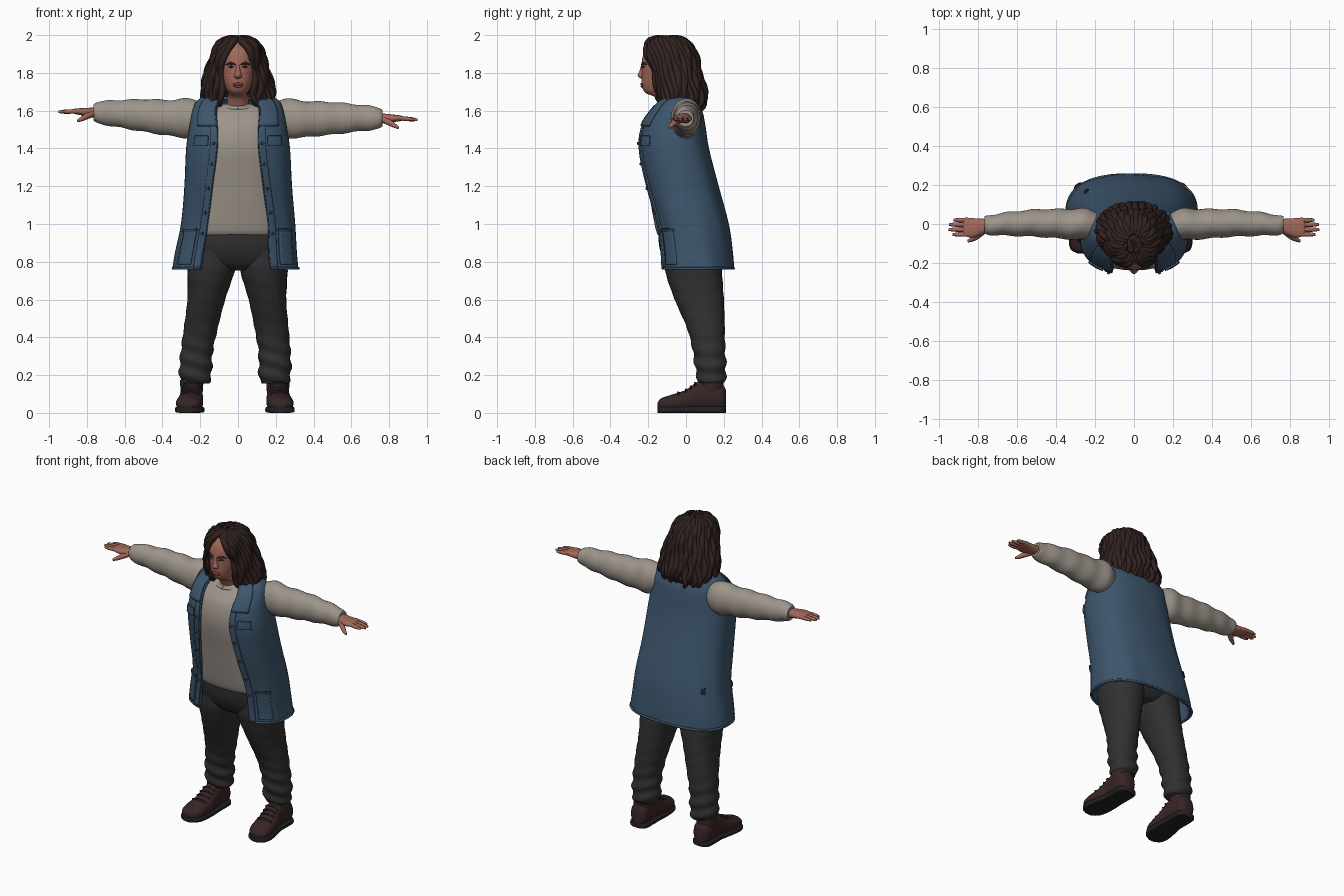
import bpy, bmesh, math, random
from math import sin, cos, pi

random.seed(4)
cube = bpy.data.objects.get("Cube")
if cube:
    bpy.data.objects.remove(cube, do_unlink=True)


def material(name, rgb):
    m = bpy.data.materials.new(name)
    m.use_nodes = True
    m.diffuse_color = (*rgb, 1)
    m.node_tree.nodes["Principled BSDF"].inputs["Base Color"].default_value = (*rgb, 1)
    return m


SKIN = material("skin", (0.36, 0.14, 0.1))
LIP = material("lip", (0.22, 0.07, 0.06))
HAIR = material("dark brown hair", (0.03, 0.017, 0.015))
SHIRT = material("oatmeal cloth", (0.34, 0.3, 0.26))
VEST = material("blue denim", (0.046, 0.092, 0.15))
SEAM = material("dark denim", (0.03, 0.06, 0.1))
PANTS = material("charcoal cloth", (0.03, 0.03, 0.031))
SHOE = material("brown leather", (0.04, 0.018, 0.018))
SOLE = material("black rubber", (0.017, 0.016, 0.016))


def finish(name, mesh, mat, thick=0):
    mesh.materials.clear()
    mesh.materials.append(mat)
    ob = bpy.data.objects.new(name, mesh)
    bpy.context.collection.objects.link(ob)
    bpy.ops.object.select_all(action="DESELECT")
    ob.select_set(True)
    bpy.context.view_layer.objects.active = ob
    bpy.ops.object.shade_smooth_by_angle(angle=math.radians(50))
    if thick:
        mod = ob.modifiers.new("thickness", "SOLIDIFY")
        mod.thickness, mod.offset = thick, -1
    return ob


def sample(rows, t):
    """Smooth interpolation through the profile rows."""
    last = len(rows) - 1
    t = max(0, min(last, t))
    i = min(int(t), last - 1)
    u = t - i
    quad = [rows[max(0, min(last, i + k))] for k in (-1, 0, 1, 2)]
    return [0.5 * (2 * b + (c - a) * u + (2 * a - 5 * b + 4 * c - d) * u * u
                   + (3 * b - a - 3 * c + d) * u ** 3) for a, b, c, d in zip(*quad)]


def point(row, a, n=2.0, off=0.0, axis="z"):
    """Superellipse point; angle 0 is the front, positive turns to +x."""
    h, c1, c2, r1, r2 = row[:5]
    curve = lambda v: math.copysign(abs(v) ** (2 / n), v)
    p, q = c1 + (r1 + off) * curve(sin(a)), c2 - (r2 + off) * curve(cos(a))
    return {"z": (p, q, h), "x": (h, p, q), "y": (p, h, q)}[axis]


def open_angle(row, n):
    """Angle of the front opening edge, from the half-width in column six."""
    if len(row) < 6:
        return 0.0
    return math.asin(min(1, max(0, row[5]) / row[3]) ** (n / 2))


def loft(name, rows, mat, n=2.0, axis="z", seg=32, steps=4, thick=0, ripple=None, floor=None):
    bm = bmesh.new()
    is_open = len(rows[0]) > 5
    rings = []
    for k in range((len(rows) - 1) * steps + 1):
        row = sample(rows, k / steps)
        a0 = open_angle(row, n)
        ring = []
        for j in range(seg + is_open):
            a = a0 + (2 * pi - 2 * a0) * j / seg
            x, y, z = point(row, a, n, ripple(a, row[0]) if ripple else 0, axis)
            ring.append(bm.verts.new((x, y, z if floor is None else max(z, floor))))
        rings.append(ring)
    for lo, hi in zip(rings, rings[1:]):
        for j in range(seg):
            k = (j + 1) % len(lo)
            bm.faces.new((lo[j], lo[k], hi[k], hi[j]))
    if not is_open:
        bm.faces.new(rings[0][::-1])
        bm.faces.new(rings[-1])
        bmesh.ops.recalc_face_normals(bm, faces=bm.faces)
    mesh = bpy.data.meshes.new(name)
    bm.to_mesh(mesh)
    bm.free()
    return finish(name, mesh, mat, thick)


def tubes(name, strands, mat):
    """Round strands; each is a list of (point, radius)."""
    cu = bpy.data.curves.new(name, "CURVE")
    cu.dimensions, cu.bevel_depth, cu.bevel_resolution = "3D", 1.0, 2
    cu.use_fill_caps, cu.resolution_u = True, 3
    for strand in strands:
        sp = cu.splines.new("NURBS")
        sp.points.add(len(strand) - 1)
        for p, (co, r) in zip(sp.points, strand):
            p.co, p.radius = (*co, 1), r
        sp.order_u, sp.use_endpoint_u = 3, True
    temp = bpy.data.objects.new(name + " path", cu)
    bpy.context.collection.objects.link(temp)
    bpy.context.view_layer.update()
    mesh = bpy.data.meshes.new_from_object(temp.evaluated_get(bpy.context.evaluated_depsgraph_get()))
    bpy.data.objects.remove(temp)
    mesh.name = name
    return finish(name, mesh, mat)


def patch(name, rows, n, side, t0, t1, d0, d1, off, mat):
    """Plate lying on a lofted garment, measured from its opening edge."""
    bm = bmesh.new()
    grid = []
    for i in range(17):
        row = sample(rows, t0 + (t1 - t0) * i / 16)
        a0 = open_angle(row, n)
        grid.append([bm.verts.new(point(row, side * (a0 + d0 + (d1 - d0) * j / 6), n, off)) for j in range(7)])
    for lo, hi in zip(grid, grid[1:]):
        for j in range(6):
            quad = (lo[j], lo[j + 1], hi[j + 1], hi[j])
            bm.faces.new(quad if side > 0 else quad[::-1])
    mesh = bpy.data.meshes.new(name)
    bm.to_mesh(mesh)
    bm.free()
    finish(name, mesh, mat, 0.009)


# Shirt body and neckline
loft("shirt", [(.94, 0, .005, .25, .148), (.97, 0, .005, .262, .165), (1.1, 0, -.01, .25, .175),
               (1.2, 0, -.025, .25, .177), (1.4, 0, -.065, .24, .172), (1.52, 0, -.07, .215, .15),
               (1.58, 0, -.065, .19, .118), (1.62, 0, -.06, .14, .085), (1.635, 0, -.06, .09, .06)], SHIRT, 2.4)
neck = (1.612, 0, -.065, .098, .086)
tubes("shirt_collar", [[(point(neck, 2 * pi * i / 24), .012) for i in range(25)]], SHIRT)

# Open vest with plackets, collar, pockets and buttons
vest = [(.765, -.012, .055, .333, .198, .185), (.85, -.01, .05, .322, .196, .175), (1.0, 0, .03, .302, .195, .16),
        (1.2, 0, -.022, .285, .195, .135), (1.4, 0, -.065, .275, .187, .11), (1.52, 0, -.067, .257, .17, .11),
        (1.6, 0, -.052, .242, .138, .115), (1.65, 0, -.042, .22, .095, .1), (1.675, 0, -.04, .18, .065, .09)]
loft("vest", vest, VEST, 2.5, seg=64, thick=.014,
     ripple=lambda a, z: .004 * sin(9 * a + 5 * z) * max(0, 1.5 - z))
buttons = []
for side, label in ((1, "left"), (-1, "right")):
    patch(label + "_placket", vest, 2.5, side, 0, 6, 0, .14, .008, VEST)
    patch(label + "_collar", vest, 2.5, side, 5, 7.6, 0, .5, .014, VEST)
    patch(label + "_pocket", vest, 2.5, side, .35, 1.8, .22, .62, .006, VEST)
    patch(label + "_pocket_flap", vest, 2.5, side, 1.75, 1.85, .2, .64, .011, SEAM)
    patch(label + "_chest_flap", vest, 2.5, side, 4.1, 4.5, .2, .6, .009, VEST)
    for k in range(5):
        row = sample(vest, 1.7 + .62 * k)
        a = side * (open_angle(row, 2.5) + .07)
        buttons.append([(point(row, a, 2.5, .004), .009), (point(row, a, 2.5, .016), .008)])
tubes("vest_buttons", buttons, SEAM)
tubes("vest_hem", [[(point(vest[0], a0 + (2 * pi - 2 * a0) * i / 40, 2.5), .007) for i in range(41)]
                   for a0 in [open_angle(vest[0], 2.5)]], VEST)
patch("vest_back_patch", vest, 2.5, -1, 1.9, 2.1, 1.75, 1.87, .006, SOLE)

# Trousers seat
loft("trouser_seat", [(.755, 0, .04, .1, .1), (.79, 0, .035, .22, .14), (.87, 0, .03, .262, .17),
                      (.965, 0, .008, .25, .155)], PANTS, 2.3)

leg_rows = [(.86, .13, .035, .13, .15), (.75, .14, .04, .125, .15), (.6, .162, .07, .1, .13),
            (.45, .187, .105, .09, .1), (.33, .205, .122, .085, .086), (.24, .21, .13, .086, .082),
            (.18, .21, .135, .082, .074), (.155, .21, .135, .07, .065)]
arm_rows = [(.19, 0, 1.56, .06, .08), (.25, 0, 1.56, .08, .105), (.35, 0, 1.558, .077, .096),
            (.5, .005, 1.567, .07, .086), (.65, 0, 1.573, .06, .07), (.74, -.005, 1.575, .05, .058),
            (.765, -.005, 1.575, .042, .045)]
palm_rows = [(.74, -.005, 1.575, .03, .028), (.79, -.015, 1.575, .043, .024), (.83, -.02, 1.577, .05, .019),
             (.865, -.015, 1.578, .047, .014), (.875, -.015, 1.578, .035, .009)]
shoe_rows = [(-.15, .02, .04, .02, .015), (-.13, .018, .045, .055, .033), (-.08, .013, .05, .07, .045),
             (0, .005, .062, .066, .06), (.06, 0, .085, .058, .08), (.12, 0, .09, .058, .085),
             (.19, 0, .08, .055, .07), (.212, 0, .07, .03, .05)]

for side, label in ((1, "left"), (-1, "right")):
    # Trouser leg with folds gathering toward the cuff
    rows = [(z, side * x - .02 * (1 - z / .86), y, rx, ry) for z, x, y, rx, ry in leg_rows]
    loft(label + "_trouser_leg", rows, PANTS, 2.2, steps=7,
         ripple=lambda a, z: .006 * sin(75 * z + 2 * sin(a)) * max(.2, min(1, (.5 - z) * 4)))

    # Boot: upper, ankle, sole and laces
    cx = side * .228 - .017
    upper = [(y, cx + side * x, z, rx, rz) for y, x, z, rx, rz in shoe_rows]
    loft(label + "_boot", upper, SHOE, 2.3, "y", floor=.02)
    loft(label + "_boot_ankle", [(.08, cx, .13, .055, .07), (.13, cx, .135, .06, .065),
                                 (.175, cx, .135, .062, .062)], SHOE)
    loft(label + "_boot_sole", [(y, x, .017, rx + .006, .017) for y, x, z, rx, rz in upper], SOLE, 5, "y")
    tubes(label + "_boot_laces", [[(point(sample(upper, t), pi + b, 2.3, .003, "y"), .006)
                                   for b in (-.7, -.3, .3, .7)] for t in (2.5, 3, 3.4, 3.8)], SOLE)

    # Sleeve; the two arms hang at slightly different heights
    def lean(x):
        return -side * .03 * (x - .25)
    place = lambda rs: [(side * x, y, z + lean(x), ry, rz) for x, y, z, ry, rz in rs]
    loft(label + "_sleeve", place(arm_rows), SHIRT, axis="x", steps=6,
         ripple=lambda a, x: .003 * sin(48 * abs(x) + 2 * sin(a)))

    # Hand
    loft(label + "_palm", place(palm_rows), SKIN, 2.4, "x")
    fingers = []
    for y, tip in ((-.053, .93), (-.028, .95), (-.003, .948), (.02, .925)):
        fingers.append([((side * x, y + (x - .86) * y * .3, 1.578 + lean(x) - (x - .86) * .06), r)
                        for x, r in ((.84, .012), (.89, .012), (tip - .02, .011), (tip, .006))])
    fingers.append([((side * x, y, z + lean(x)), r) for x, y, z, r in
                    ((.77, -.03, 1.57, .02), (.8, -.06, 1.555, .017), (.83, -.08, 1.537, .013), (.85, -.088, 1.527, .007))])
    tubes(label + "_fingers", fingers, SKIN)

# Head and neck
head = [(1.58, 0, -.07, .08, .05), (1.63, 0, -.08, .06, .062), (1.672, 0, -.1, .055, .065),
        (1.69, 0, -.142, .045, .066), (1.71, 0, -.143, .06, .084), (1.75, 0, -.14, .075, .095),
        (1.8, 0, -.135, .085, .1), (1.85, 0, -.13, .088, .105), (1.9, 0, -.125, .085, .1),
        (1.94, 0, -.12, .07, .08), (1.965, 0, -.12, .04, .045)]
loft("head", head, SKIN, 2.1)
loft("nose", [(1.766, 0, -.222, .01, .01), (1.778, 0, -.23, .021, .02), (1.79, 0, -.232, .019, .024),
              (1.81, 0, -.23, .013, .016), (1.85, 0, -.226, .009, .01)], SKIN, seg=16)


def face_line(t, a0, a1, lift, r):
    """Tapered stroke across the face between two angles."""
    return [(point(sample(head, t + lift * sin(pi * k / 4)), a0 + (a1 - a0) * k / 4, 2.1, .001),
             r * (.4 + .6 * sin(pi * k / 4))) for k in range(5)]


tubes("eyes", [face_line(6.6, s * .22, s * .62, .06, .006) for s in (1, -1)], HAIR)
tubes("eyebrows", [face_line(6.88, s * .15, s * .75, .16, .007) for s in (1, -1)], HAIR)
tubes("lips", [face_line(t, -.36, .36, lift, .008) for t, lift in ((4.75, .05), (4.6, -.1))], LIP)

# Hair: wavy shell parted over the face, covered with tapering locks
hair = [(1.615, 0, -.03, .15, .105, .09), (1.65, 0, -.03, .178, .13, .092), (1.7, 0, -.032, .183, .13, .092),
        (1.76, -.003, -.045, .172, .128, .085), (1.82, -.003, -.062, .152, .125, .08),
        (1.88, 0, -.083, .132, .135, .078), (1.93, 0, -.094, .115, .128, .055), (1.965, 0, -.1, .09, .1, .02),
        (1.985, 0, -.1, .05, .06, .005), (1.992, 0, -.1, .01, .012, .001)]
loft("hair", hair, HAIR, 2.1, seg=96, steps=5, thick=.022,
     ripple=lambda a, z: .006 * sin(20 * a + 3 * sin(30 * z)))
locks = []
for i in range(30):
    f, phase, drop = i / 29, random.uniform(0, 6), random.uniform(-.01, .03)
    strand = []
    for k in range(17):
        t = 8.2 * (1 - k / 16)
        row = sample(hair, t)
        row[0] -= drop * (k / 16) ** 3
        a0 = open_angle(row, 2.1)
        a = a0 + f * (2 * pi - 2 * a0) + .09 * (1 - t / 9) * sin(1.9 * t + phase)
        radius = .008 + .013 * sin(pi * min(1, (k + 1) / 17)) ** .5
        strand.append((point(row, a, 2.1, -.002 + .007 * sin(2.3 * t + phase)), radius))
    locks.append(strand)
tubes("hair_locks", locks, HAIR)
